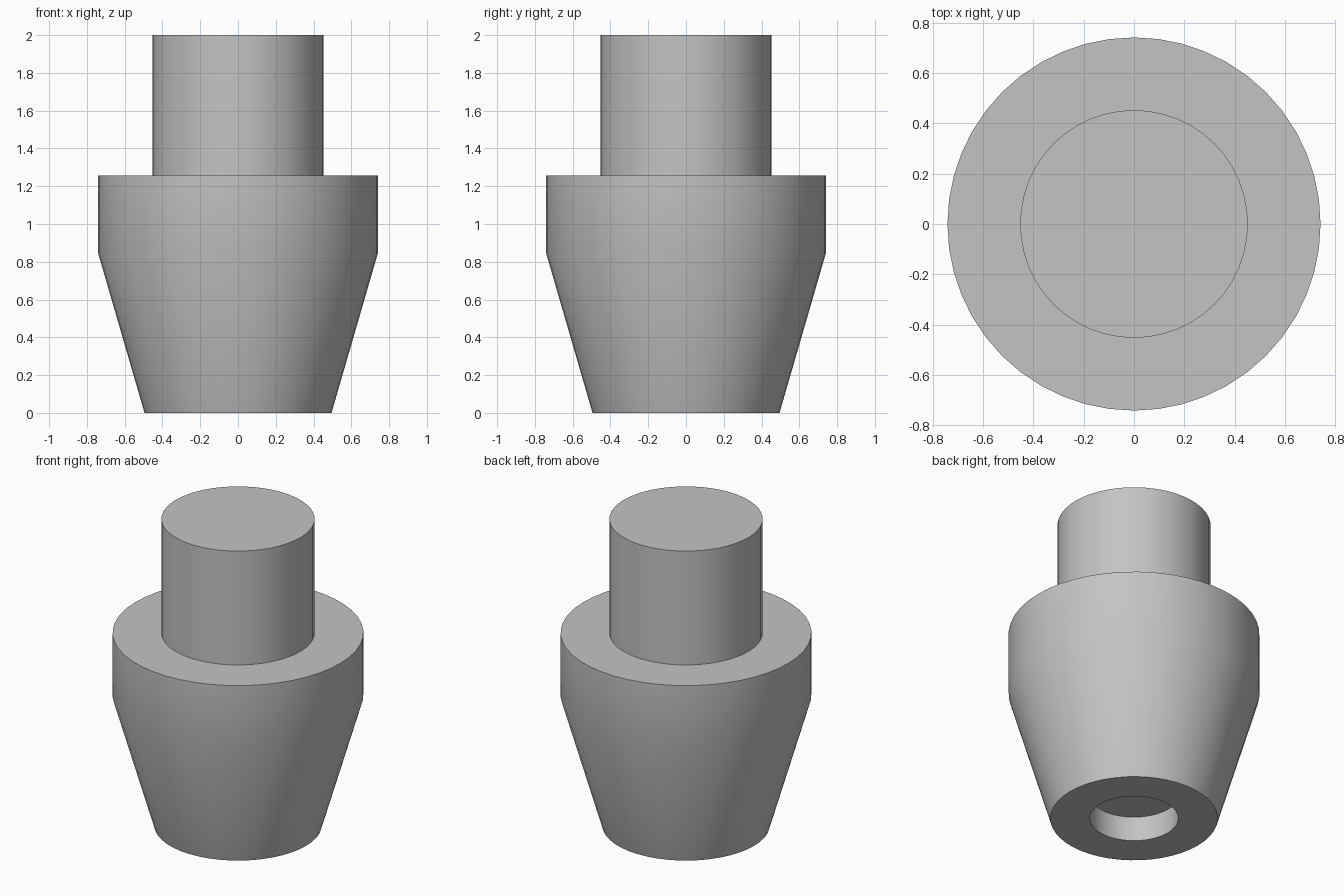
import bpy
import bmesh
from math import cos, sin, tau, radians

cube = bpy.data.objects.get("Cube")
if cube:
    bpy.data.objects.remove(cube, do_unlink=True)

SEGMENTS = 48

grey = bpy.data.materials.new("light_grey")
grey.use_nodes = True
colour = (0.55, 0.55, 0.55, 1)
grey.diffuse_color = colour
grey.node_tree.nodes["Principled BSDF"].inputs["Base Color"].default_value = colour


def lathe(name, profile, material):
    """Turn a (radius, height) profile about z and cap both ends."""
    bm = bmesh.new()
    rings = [[bm.verts.new((r * cos(tau * i / SEGMENTS), r * sin(tau * i / SEGMENTS), z))
              for i in range(SEGMENTS)] for r, z in profile]
    for low, high in zip(rings, rings[1:]):
        for i in range(SEGMENTS):
            j = (i + 1) % SEGMENTS
            bm.faces.new((low[i], low[j], high[j], high[i]))
    bm.faces.new(rings[0][::-1])
    bm.faces.new(rings[-1])
    bmesh.ops.recalc_face_normals(bm, faces=bm.faces)
    mesh = bpy.data.meshes.new(name)
    bm.to_mesh(mesh)
    bm.free()
    mesh.materials.append(material)
    obj = bpy.data.objects.new(name, mesh)
    bpy.context.collection.objects.link(obj)
    bpy.ops.object.select_all(action="DESELECT")
    obj.select_set(True)
    bpy.context.view_layer.objects.active = obj
    bpy.ops.object.shade_smooth_by_angle(angle=radians(30))
    return obj


# Stepped plug: blind hole underneath, tapered body, collar, then neck
lathe("stepped_plug", [
    (0.262, 0.16),   # hole ceiling
    (0.262, 0.0),    # hole mouth
    (0.495, 0.0),    # foot
    (0.742, 0.85),   # taper meets collar
    (0.742, 1.257),  # shoulder
    (0.453, 1.257),  # neck base
    (0.453, 2.0),    # neck top
], grey)
